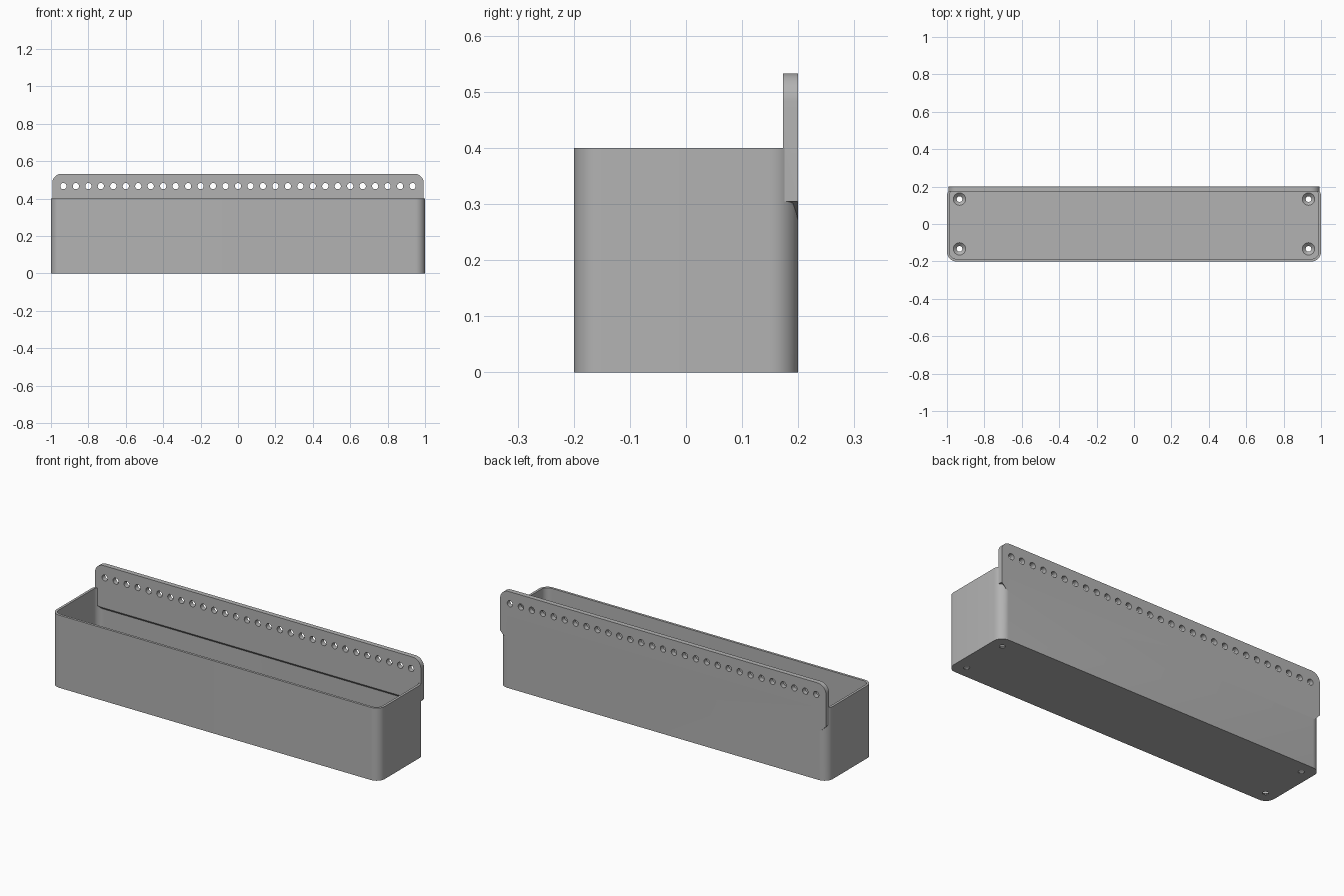
import bpy, bmesh, math

if "Cube" in bpy.data.objects:
    bpy.data.objects.remove(bpy.data.objects["Cube"], do_unlink=True)

grey = bpy.data.materials.new("plain_grey")
grey.use_nodes = True
grey.diffuse_color = (0.45, 0.45, 0.45, 1)
grey.node_tree.nodes["Principled BSDF"].inputs["Base Color"].default_value = (0.45, 0.45, 0.45, 1)

WALL, PLATE, FLOOR = 0.0133, 0.0267, 0.02


def arc(cx, cy, r, start, steps=10):
    """Quarter circle of points, counter-clockwise."""
    angles = [start + math.pi / 2 * i / steps for i in range(steps + 1)]
    return [(cx + r * math.cos(a), cy + r * math.sin(a)) for a in angles]


def rounded_rect(hx, hy, r):
    x, y = hx - r, hy - r
    corners = [(x, y), (-x, y), (-x, -y), (x, -y)]
    return [p for i, c in enumerate(corners) for p in arc(*c, r, i * math.pi / 2)]


def loft(bm, loops):
    """Close a solid through matching loops of points."""
    rings = [[bm.verts.new(p) for p in loop] for loop in loops]
    for a, b in zip(rings, rings[1:]):
        for i in range(len(a)):
            j = (i + 1) % len(a)
            bm.faces.new((a[i], a[j], b[j], b[i]))
    bm.faces.new(rings[0][::-1])
    bm.faces.new(rings[-1])


def circle(x, y, r, n=32):
    return [(x + r * math.cos(2 * math.pi * i / n), y + r * math.sin(2 * math.pi * i / n))
            for i in range(n)]


def make(name, solids):
    bm = bmesh.new()
    for loops in solids:
        loft(bm, loops)
    bmesh.ops.recalc_face_normals(bm, faces=bm.faces)
    mesh = bpy.data.meshes.new(name)
    bm.to_mesh(mesh)
    bm.free()
    mesh.materials.append(grey)
    ob = bpy.data.objects.new(name, mesh)
    bpy.context.collection.objects.link(ob)
    return ob


def combine(ob, other, operation):
    """Apply a boolean and remove the helper."""
    bpy.context.view_layer.objects.active = ob
    mod = ob.modifiers.new("cut", 'BOOLEAN')
    mod.operation, mod.solver, mod.object = operation, 'EXACT', other
    bpy.ops.object.modifier_apply(modifier=mod.name)
    bpy.data.objects.remove(other, do_unlink=True)


def flat(points, z):
    return [(x, y, z) for x, y in points]


# Open trough with rounded upright corners
trough = make("trough", [[flat(rounded_rect(1, 0.2, 0.05), z) for z in (0, 0.4)]])
cavity = make("cavity_cutter", [[flat(rounded_rect(1 - WALL, 0.2 - WALL, 0.05 - WALL), z)
                                 for z in (FLOOR, 0.6)]])
combine(trough, cavity, 'DIFFERENCE')

# Back plate with rounded top corners and a tapered lower edge
top = arc(0.943, 0.483, 0.05, 0) + arc(-0.943, 0.483, 0.05, math.pi / 2)


def plate_loop(y, low):
    outline = top + [(-0.993, 0.305), (-0.96, low), (0.96, low), (0.993, 0.305)]
    return [(x, y, z) for x, z in outline]


plate = make("back_plate", [[plate_loop(0.2 - PLATE, 0.3), plate_loop(0.2, 0.272)]])
combine(trough, plate, 'UNION')

# Row of holes along the plate
holes = make("plate_hole_cutter", [
    [[(x, y, z) for x, z in circle((i - 14) / 15, 0.467, 0.0167)] for y in (0.1, 0.3)]
    for i in range(29)])
combine(trough, holes, 'DIFFERENCE')

# Countersunk screw holes in the floor
profile = [(-0.05, 0.015), (0.003, 0.015), (FLOOR, 0.033), (0.03, 0.033)]
screws = make("screw_hole_cutter", [
    [flat(circle(sx * 0.933, sy * 0.133, r), z) for z, r in profile]
    for sx in (-1, 1) for sy in (-1, 1)])
combine(trough, screws, 'DIFFERENCE')

trough.name = "trough_with_back_plate"
bpy.ops.object.select_all(action='DESELECT')
trough.select_set(True)
bpy.context.view_layer.objects.active = trough
bpy.ops.object.shade_smooth_by_angle(angle=math.radians(30))
